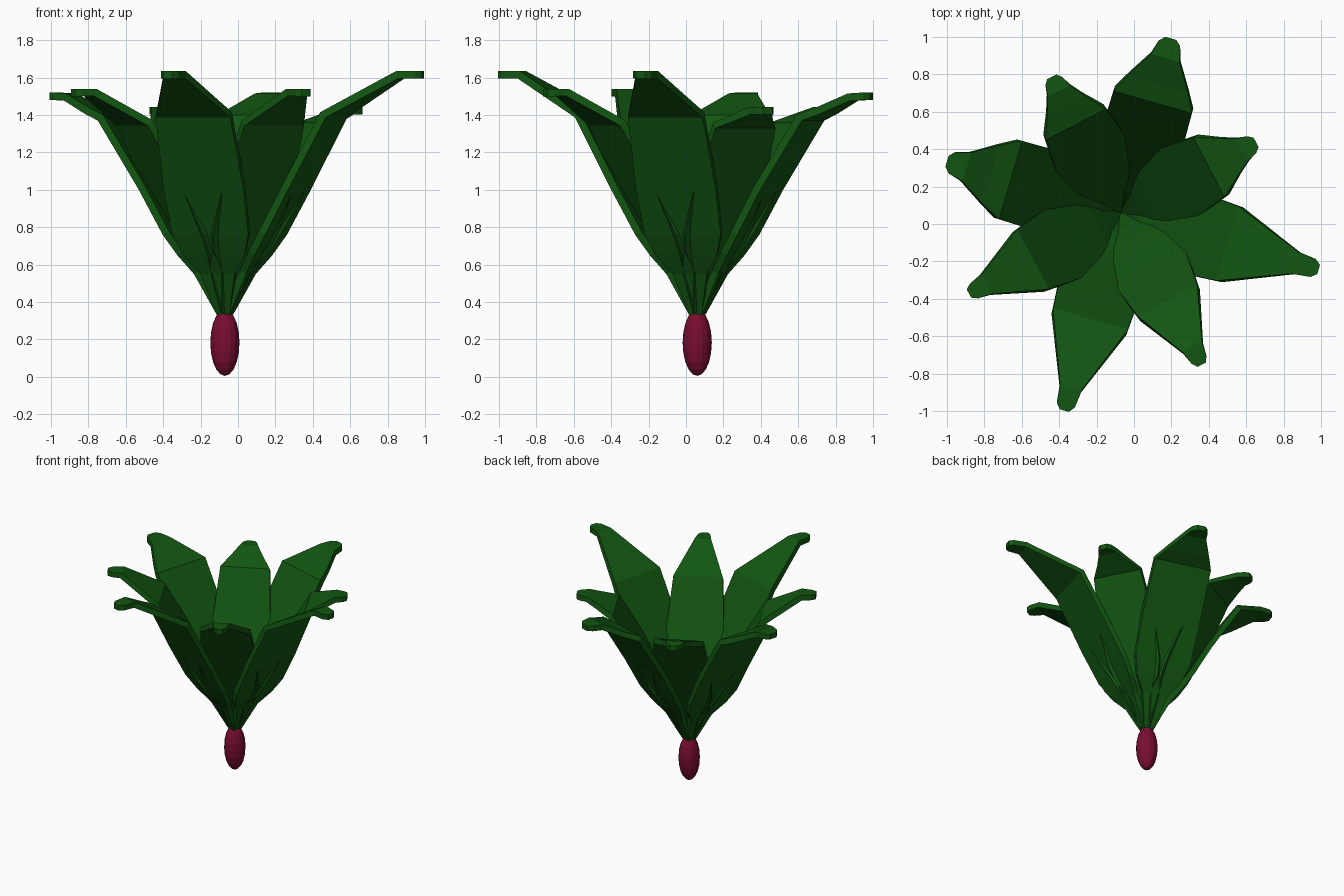
import bpy, bmesh, math
from mathutils import Matrix

if "Cube" in bpy.data.objects:
    bpy.data.objects.remove(bpy.data.objects["Cube"])

CENTRE = (-0.07, 0.06, 0.0)


def material(name, rgb):
    m = bpy.data.materials.new(name)
    m.diffuse_color = (*rgb, 1)
    m.use_nodes = True
    m.node_tree.nodes["Principled BSDF"].inputs["Base Color"].default_value = m.diffuse_color
    return m


GREEN = material("leaf green", (0.006, 0.092, 0.006))
RED = material("bulb crimson", (0.19, 0.004, 0.03))


def finish(name, bm, mat):
    me = bpy.data.meshes.new(name)
    bm.to_mesh(me)
    bm.free()
    ob = bpy.data.objects.new(name, me)
    bpy.context.collection.objects.link(ob)
    me.materials.append(mat)
    ob.location = CENTRE
    return ob


# Bulb: stretched low-poly ball
bm = bmesh.new()
bmesh.ops.create_uvsphere(bm, u_segments=16, v_segments=10, radius=1)
bmesh.ops.transform(bm, verts=bm.verts,
                    matrix=Matrix.Translation((0, 0, 0.183)) @ Matrix.Diagonal((0.078, 0.078, 0.178, 1)))
finish("bulb", bm, RED)


# Leaf: strip along the radius, rows are (radius, height, half width)
def leaf(name, rows, angle):
    bm = bmesh.new()
    pairs = [(bm.verts.new((r, w, z)), bm.verts.new((r, -w, z))) for r, z, w in rows]
    for (a, b), (c, d) in zip(pairs, pairs[1:]):
        bm.faces.new((a, b, d, c))
    ob = finish(name, bm, GREEN)
    ob.rotation_euler.z = math.radians(angle)
    mod = ob.modifiers.new("thickness", 'SOLIDIFY')
    mod.thickness = 0.04
    mod.offset = -1
    mod.use_even_offset = True


# Blade sections below the bend
outer = [(0.0, 0.35, 0.035), (0.11, 0.57, 0.095), (0.18, 0.67, 0.17), (0.25, 0.78, 0.212),
         (0.38, 1.02, 0.222)]
inner = [(0.0, 0.36, 0.035), (0.10, 0.59, 0.09), (0.145, 0.68, 0.16), (0.20, 0.78, 0.195),
         (0.32, 0.99, 0.212)]

# Bent tips: each shape is used twice, a quarter turn apart
long_tip = [(0.59, 1.415, 0.208), (0.97, 1.635, 0.06), (1.07, 1.635, 0.05), (1.10, 1.635, 0.025)]
outer_back_tip = [(0.615, 1.40, 0.218), (0.72, 1.445, 0.165), (0.86, 1.515, 0.08),
                  (0.94, 1.52, 0.06), (0.97, 1.52, 0.03)]
inner_tip = [(0.53, 1.37, 0.18), (0.81, 1.54, 0.06), (0.89, 1.54, 0.045), (0.92, 1.54, 0.025)]
inner_back_tip = [(0.53, 1.36, 0.18), (0.65, 1.41, 0.11), (0.73, 1.442, 0.068),
                  (0.79, 1.442, 0.05), (0.815, 1.442, 0.028)]

for label, rows, angles in (
        ("outer_front_leaf", outer + long_tip, (254, 344)),
        ("outer_back_leaf", outer + outer_back_tip, (74, 163.5)),
        ("inner_front_leaf", inner + inner_tip, (208, 298)),
        ("inner_back_leaf", inner + inner_back_tip, (27.5, 117))):
    for i, a in enumerate(angles):
        leaf(f"{label}_{i + 1}", rows, a)
